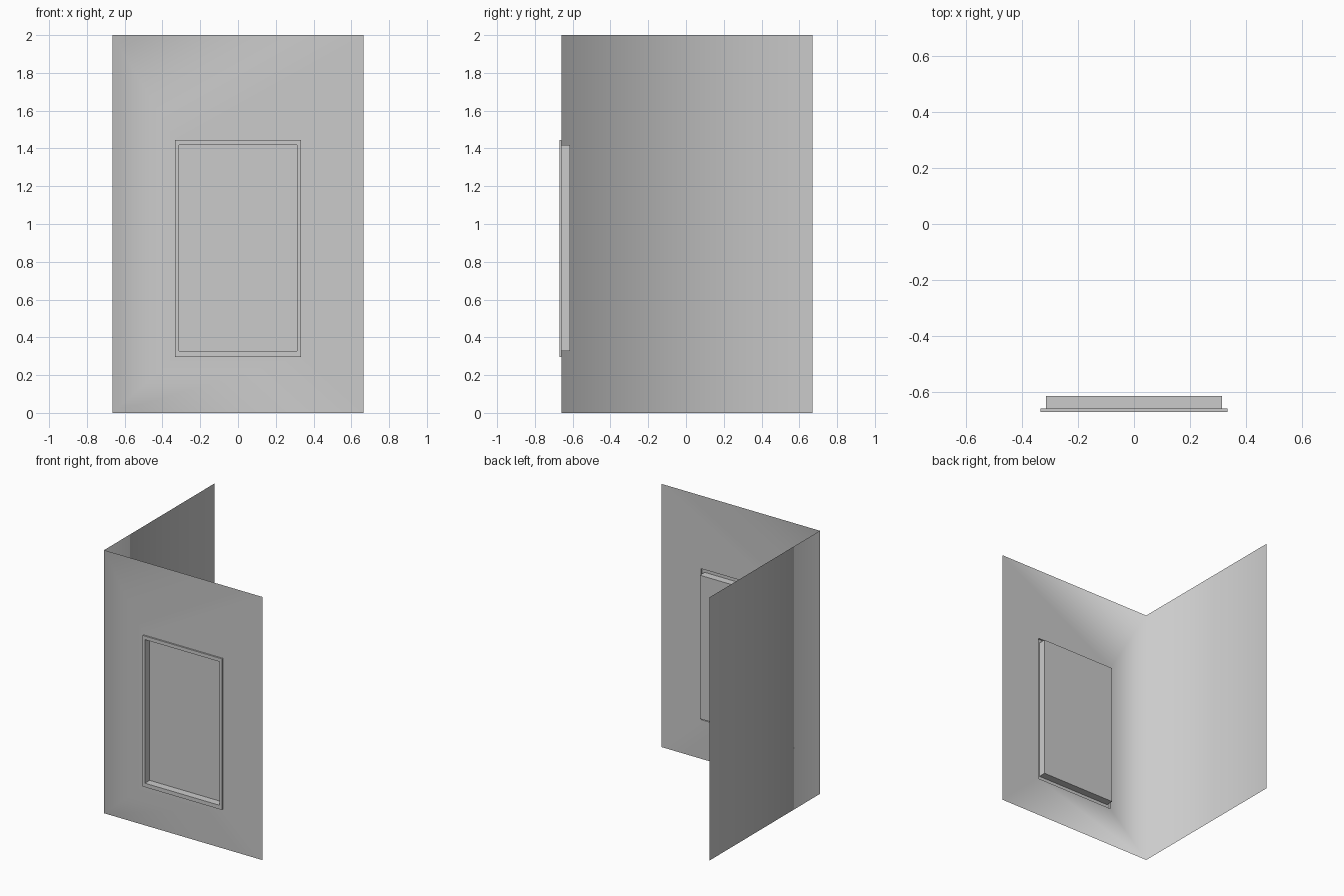
import bpy
import bmesh

cube = bpy.data.objects.get("Cube")
if cube:
    bpy.data.objects.remove(cube, do_unlink=True)

grey = bpy.data.materials.new("plain_grey")
grey.use_nodes = True
colour = (0.6, 0.6, 0.6, 1)
grey.diffuse_color = colour
grey.node_tree.nodes["Principled BSDF"].inputs["Base Color"].default_value = colour

WALL_Y, HALF, HEIGHT = -0.658, 0.665, 2.0


def ring(bm, half, low, high, y):
    """Upright rectangle of four vertices, anticlockwise seen from the front."""
    return [bm.verts.new((x, y, z)) for x, z in
            ((-half, low), (half, low), (half, high), (-half, high))]


def bridge(bm, outer, inner):
    for i in range(4):
        j = (i + 1) % 4
        bm.faces.new((outer[i], outer[j], inner[j], inner[i]))


def finish(bm, name, smooth):
    mesh = bpy.data.meshes.new(name)
    for face in bm.faces:
        face.smooth = smooth
    bm.to_mesh(mesh)
    bm.free()
    mesh.materials.append(grey)
    obj = bpy.data.objects.new(name, mesh)
    bpy.context.collection.objects.link(obj)


# Thin front wall with a window opening, folded into the side wall
bm = bmesh.new()
edge = ring(bm, HALF, 0, HEIGHT, WALL_Y)
opening = ring(bm, 0.333, 0.297, 1.445, WALL_Y)
bridge(bm, edge, opening)
back_low, back_high = (bm.verts.new((-HALF, 0.67, z)) for z in (0, HEIGHT))
bm.faces.new((edge[0], edge[3], back_high, back_low))
finish(bm, "corner_walls", True)

# Window: raised rim, recess running back through the wall, and the pane
bm = bmesh.new()
loops = [ring(bm, *size) for size in (
    (0.333, 0.297, 1.445, WALL_Y),
    (0.333, 0.297, 1.445, -0.67),
    (0.313, 0.327, 1.418, -0.67),
    (0.313, 0.327, 1.418, -0.613))]
for outer, inner in zip(loops, loops[1:]):
    bridge(bm, outer, inner)
bm.faces.new(loops[-1])
finish(bm, "recessed_window", False)
